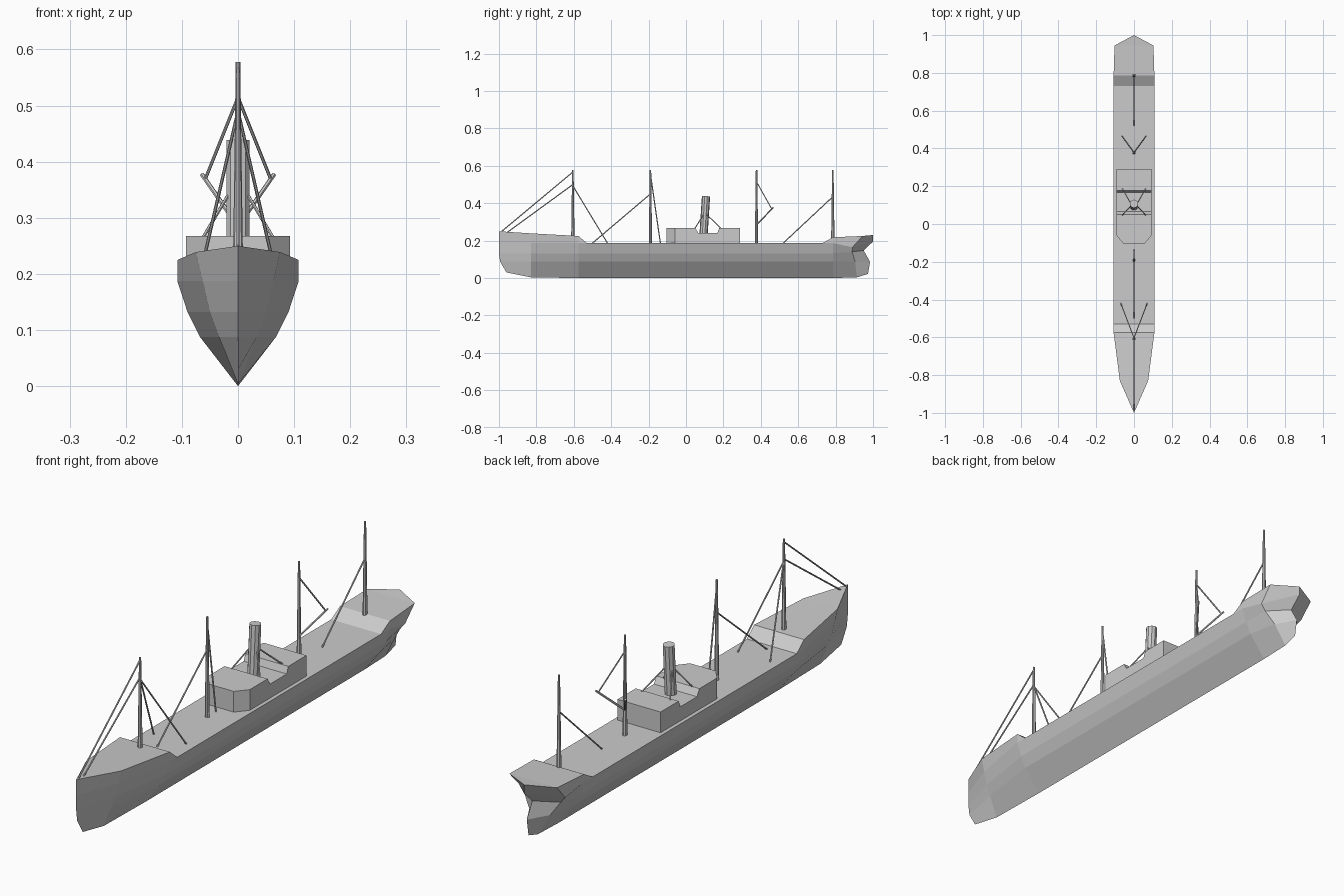
import bpy, bmesh, math
from mathutils import Vector

if "Cube" in bpy.data.objects:
    bpy.data.objects.remove(bpy.data.objects["Cube"])


def finish(name, bm):
    bmesh.ops.remove_doubles(bm, verts=bm.verts, dist=0.0005)
    bmesh.ops.recalc_face_normals(bm, faces=bm.faces)
    me = bpy.data.meshes.new(name)
    bm.to_mesh(me)
    bm.free()
    ob = bpy.data.objects.new(name, me)
    bpy.context.collection.objects.link(ob)
    return ob


def rod(name, a, b, r1=0.003, r2=None, sides=6):
    a, b = Vector(a), Vector(b)
    d = b - a
    bm = bmesh.new()
    bmesh.ops.create_cone(bm, cap_ends=True, segments=sides, radius1=r1,
                          radius2=r1 if r2 is None else r2, depth=d.length)
    ob = finish(name, bm)
    ob.location = (a + b) / 2
    ob.rotation_euler = d.to_track_quat('Z', 'Y').to_euler()
    return ob


def midship(y, top):
    return [(0, y, 0), (.068, y, .088), (.09, y, .132), (.108, y, .187), (.108, y, top)]


# Hull: half sections from keel to deck edge, bow to stern
stations = [
    [(0, -.96, .03), (0, -.994, .088), (0, -1, .132), (0, -1, .187), (0, -1, .25)],
    [(0, -.83, .004), (.034, -.83, .088), (.05, -.83, .132), (.063, -.83, .187), (.075, -.83, .239)],
    midship(-.575, .225),
    midship(-.53, .187),
    midship(.73, .187),
    midship(.785, .218),
    [(0, .914, .004), (.045, .904, .087), (.08, .888, .14), (.1, .89, .165), (.103, .945, .225)],
    [(0, .973, .022), (0, .984, .087), (0, .95, .148), (0, 1, .195), (0, 1, .23)],
]
bm = bmesh.new()
rings = []
for st in stations:
    ring = [(-x, y, z) for x, y, z in reversed(st[1:])] + st
    rings.append([bm.verts.new(p) for p in ring])
for a, b in zip(rings, rings[1:]):
    n = len(a)
    for i in range(n):          # the last strip closes across as the deck
        j = (i + 1) % n
        bm.faces.new((a[i], a[j], b[j], b[i]))
finish("hull", bm)

# Deckhouse: side profile with a shallow well, chamfered front corners
bm = bmesh.new()
cols = [(-.105, .055, .268), (-.06, .093, .268), (.05, .093, .268), (.065, .093, .242),
        (.168, .093, .242), (.178, .093, .268), (.29, .093, .268)]
secs = [[bm.verts.new(p) for p in ((-x, y, .18), (x, y, .18), (x, y, z), (-x, y, z))]
        for y, x, z in cols]
for a, b in zip(secs, secs[1:]):
    for i in range(4):
        j = (i + 1) % 4
        bm.faces.new((a[i], a[j], b[j], b[i]))
bm.faces.new(secs[0])
bm.faces.new(secs[-1])
finish("deckhouse", bm)

# Funnel and its stays
rod("funnel", (0, .094, .235), (0, .107, .438), .022, sides=10)
for s in (-1, 1):
    for ye in (.045, .19):
        rod("funnel_stay", (s * .012, .1, .35), (s * .064, ye, .262))

# Masts
for y, z in ((-.605, .215), (-.19, .18), (.377, .18), (.785, .21)):
    rod("mast", (0, y, z), (0, y, .578), .009, .004, 8)

# Rigging on the centreline
for a, b in (((-.605, .567), (-.985, .25)), ((-.605, .5), (-.955, .245)),
             ((-.19, .45), (-.5, .187)), ((-.19, .555), (-.137, .187)),
             ((.785, .435), (.52, .187))):
    rod("rigging_line", (0, *a), (0, *b))

# Paired rigging and cargo booms
for s in (-1, 1):
    rod("fore_shroud", (0, -.603, .49), (s * .07, -.42, .187))
    rod("cargo_boom", (0, .378, .285), (s * .064, .466, .377), .004)
    rod("boom_lift", (0, .377, .515), (s * .058, .458, .37))
